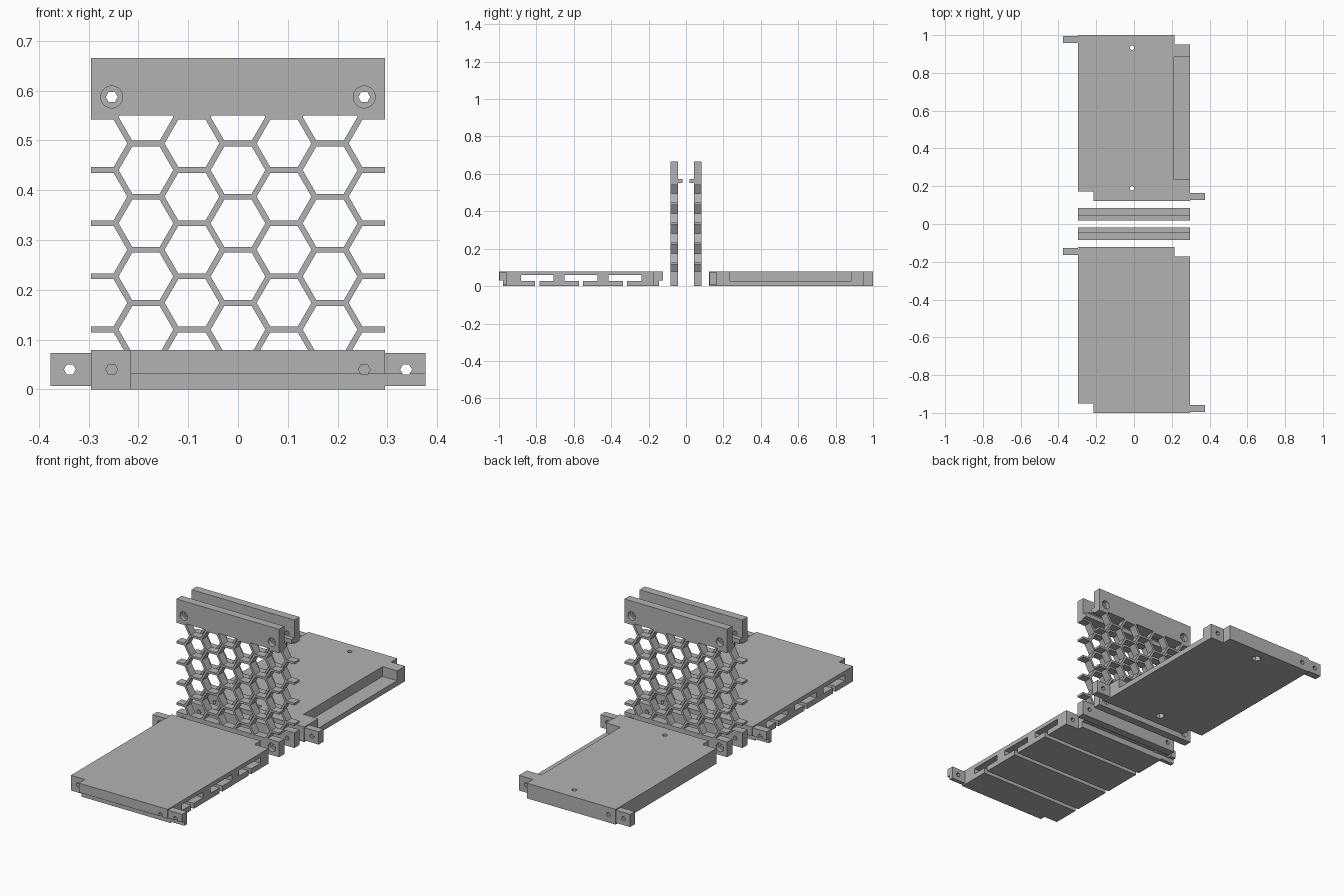
import bpy, bmesh, math
from mathutils import Matrix, Vector

if "Cube" in bpy.data.objects:
    bpy.data.objects.remove(bpy.data.objects["Cube"])

grey = bpy.data.materials.new("plain_grey")
grey.use_nodes = True
COLOUR = (0.45, 0.45, 0.45, 1)
grey.diffuse_color = COLOUR
grey.node_tree.nodes["Principled BSDF"].inputs["Base Color"].default_value = COLOUR


def add_box(bm, x, y, z):
    size = [b - a for a, b in (x, y, z)]
    mid = [(a + b) / 2 for a, b in (x, y, z)]
    bmesh.ops.create_cube(bm, size=1, matrix=Matrix.Translation(mid) @ Matrix.Diagonal((*size, 1)))


def add_rod(bm, start, end, radius, sides=6):
    """Prism between two points, used for holes."""
    a, b = Vector(start), Vector(end)
    turn = Matrix.Rotation(math.pi / 2, 4, 'X') if abs(b.y - a.y) > 0 else Matrix()
    bmesh.ops.create_cone(bm, cap_ends=True, segments=sides, radius1=radius, radius2=radius,
                          depth=(b - a).length,
                          matrix=Matrix.Translation((a + b) / 2) @ turn
                          @ Matrix.Rotation(math.pi / 2, 4, 'Z'))


def to_object(name, bm):
    bmesh.ops.recalc_face_normals(bm, faces=bm.faces)
    mesh = bpy.data.meshes.new(name)
    bm.to_mesh(mesh)
    bm.free()
    mesh.materials.append(grey)
    obj = bpy.data.objects.new(name, mesh)
    bpy.context.collection.objects.link(obj)
    return obj


def box(name, x, y, z):
    bm = bmesh.new()
    add_box(bm, x, y, z)
    return to_object(name, bm)


def cut(obj, build):
    """Subtract the shapes added by build(bm) and keep the result."""
    bm = bmesh.new()
    build(bm)
    cutter = to_object("cutter", bm)
    cutter.hide_render = True
    mod = obj.modifiers.new("cut", 'BOOLEAN')
    mod.operation, mod.solver, mod.object = 'DIFFERENCE', 'EXACT', cutter
    mod.use_self = True
    bpy.context.view_layer.update()
    result = bpy.data.meshes.new_from_object(obj.evaluated_get(bpy.context.evaluated_depsgraph_get()))
    obj.modifiers.clear()
    obj.data = result
    bpy.data.objects.remove(cutter)


W, L, H = 0.2955, 0.439, 0.079       # half width, half length, thickness of a plate
NOTCH_X, NOTCH_Y = 0.2155, 0.389
SCREW_X, TAB_X, HOLE_Z, HOLE_R = 0.2535, 0.3375, 0.04, 0.012


# Flat plates with notched corners and screw tabs
def plate(name, cy):
    bm = bmesh.new()
    half = [(W, -L), (W, NOTCH_Y), (NOTCH_X, NOTCH_Y), (NOTCH_X, L)]
    outline = half + [(-x, -y) for x, y in half]
    face = bm.faces.new([bm.verts.new((x, cy + y, 0)) for x, y in outline])
    top = bmesh.ops.extrude_face_region(bm, geom=[face])["geom"]
    bmesh.ops.translate(bm, vec=(0, 0, H), verts=[v for v in top if isinstance(v, bmesh.types.BMVert)])
    body = to_object(name, bm)

    def end_holes(bm):
        for sx in (-1, 1):
            for sy in (-1, 1):
                add_rod(bm, (sx * SCREW_X, cy + sy * 0.345, HOLE_Z),
                        (sx * SCREW_X, cy + sy * 0.5, HOLE_Z), HOLE_R)
    cut(body, end_holes)

    parts = [body]
    for side, s in (("left", 1), ("right", -1)):
        ys = sorted((cy - s * 0.435, cy - s * 0.396))
        tab = box(f"{name}_{side}_tab", sorted((s * W, s * 0.376)), ys, (0.007, 0.073))
        cut(tab, lambda bm: add_rod(bm, (s * TAB_X, ys[0] - 0.05, HOLE_Z),
                                    (s * TAB_X, ys[1] + 0.05, HOLE_Z), HOLE_R))
        parts.append(tab)
    return parts


# Front plate: T-shaped channels across the width and stepped ends
FRONT_Y, BACK_Y = -0.561, 0.561
front = plate("front_plate", FRONT_Y)


def channels(bm):
    for i in (-1, 0, 1):
        y = FRONT_Y + i * 0.2345
        add_box(bm, (-0.5, 0.5), (y - 0.088, y + 0.088), (0.028, 0.058))
        add_box(bm, (-0.5, 0.5), (y - 0.011, y + 0.011), (-0.02, 0.04))


def stepped_ends(bm):
    for s in (-1, 1):
        add_box(bm, (-0.5, 0.5), sorted((FRONT_Y + s * 0.417, FRONT_Y + s * 0.5)), (-0.02, 0.031))


cut(front[0], channels)
for part in front:
    cut(part, stepped_ends)

# Back plate: side pocket and two screw holes with nut recesses below
back = plate("back_plate", BACK_Y)


def pocket_and_nuts(bm):
    add_box(bm, (0.212, 0.35), (0.236, 0.885), (0.028, 0.12))
    for s in (-1, 1):
        y = BACK_Y + s * 0.372
        add_rod(bm, (-0.011, y, 0.01), (-0.011, y, 0.12), HOLE_R, 12)
        add_rod(bm, (-0.011, y, -0.02), (-0.011, y, 0.03), 0.023)


cut(back[0], pocket_and_nuts)

# Upright vent panels: honeycomb between two screw bars, with an inner lip
INNER, OUTER, LIP = 0.0415, 0.084, 0.0175
MESH_TOP, TOP = 0.55, 0.665
PITCH, STRUT = 0.1067, 0.0115


def vent_panel(name, s):
    ys = sorted((s * INNER, s * OUTER))

    def honeycomb(bm):
        radius = (PITCH - STRUT) / math.sqrt(3)
        for col in range(-3, 4):
            first = 0.067 if col % 2 else 0.12
            for row in range(5):
                x, z = col * PITCH * math.sqrt(3) / 2, first + row * PITCH
                add_rod(bm, (x, -0.2, z), (x, 0.2, z), radius)

    def screw_holes(bm):
        for sx in (-1, 1):
            for z in (HOLE_Z, 0.587):
                x = sx * SCREW_X
                add_rod(bm, (x, -0.2, z), (x, 0.2, z), HOLE_R)
                add_rod(bm, (x, s * 0.062, z), (x, s * 0.2, z), 0.022, 32)

    mesh = box(f"{name}_honeycomb", (-W, W), ys, (H, MESH_TOP))
    cut(mesh, honeycomb)
    for part, z in (("bottom_bar", (0, H)), ("top_bar", (MESH_TOP, TOP))):
        cut(box(f"{name}_{part}", (-W, W), ys, z), screw_holes)
    box(f"{name}_lip", (-W, W), sorted((s * INNER, s * LIP)), (MESH_TOP, 0.573))


vent_panel("front_vent", -1)
vent_panel("back_vent", 1)
